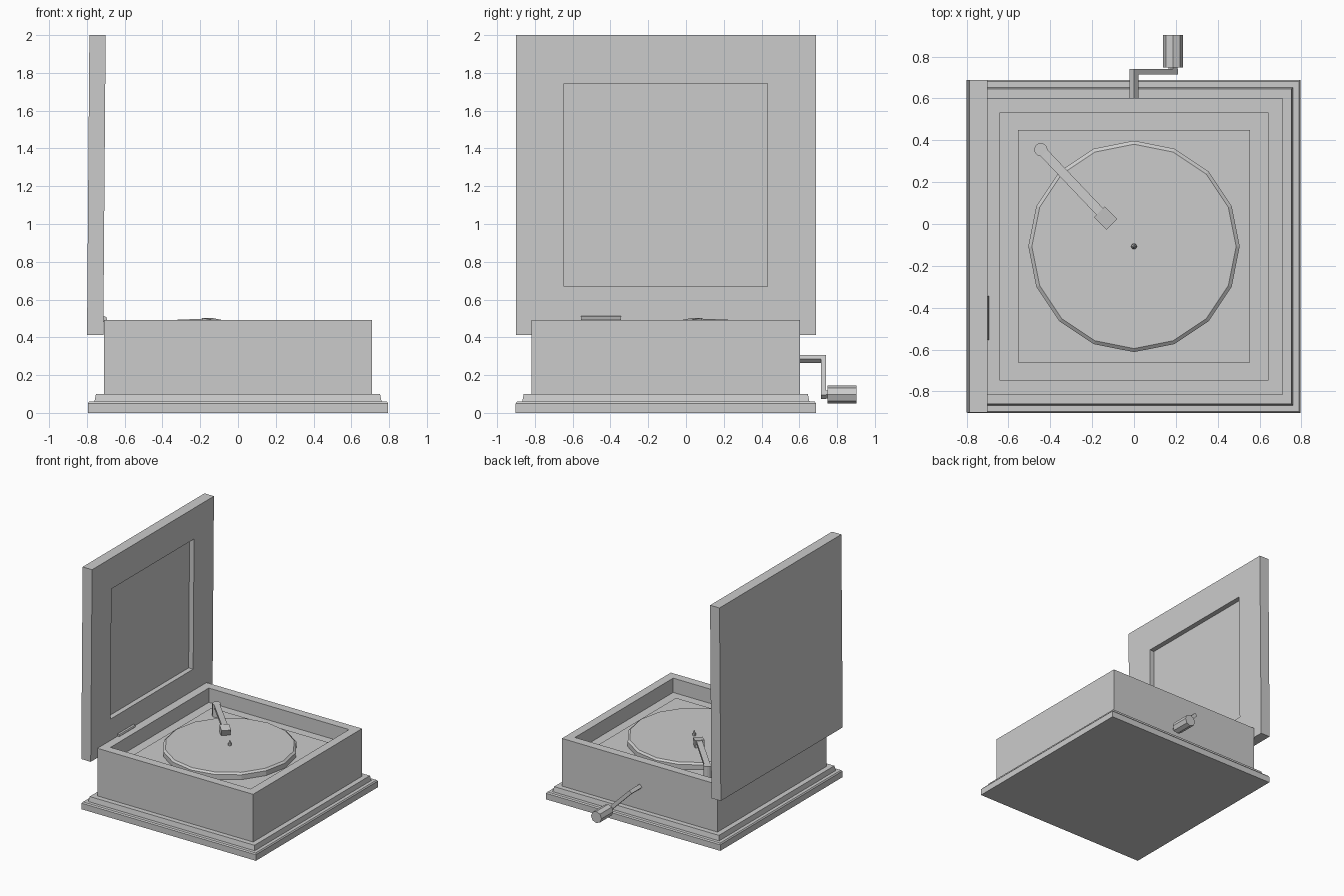
import bpy, bmesh, math
from mathutils import Vector, Matrix

if "Cube" in bpy.data.objects:
    bpy.data.objects.remove(bpy.data.objects["Cube"])

CY = -0.107  # cabinet centre in y


def finish(name, bm, loc=(0, 0, 0), rot=(0, 0, 0)):
    bmesh.ops.recalc_face_normals(bm, faces=bm.faces)
    me = bpy.data.meshes.new(name)
    bm.to_mesh(me)
    bm.free()
    ob = bpy.data.objects.new(name, me)
    ob.location, ob.rotation_euler = loc, rot
    bpy.context.collection.objects.link(ob)
    return ob


def loft(name, profile, sides=4, loc=(0, 0, 0), rot=(0, 0, 0)):
    """Stack of regular rings (size, height); size is the half width for squares."""
    bm = bmesh.new()
    rings = []
    for size, z in profile:
        r = size * math.sqrt(2) if sides == 4 else size
        off = math.pi / 4 if sides == 4 else 0
        rings.append([bm.verts.new((r * math.cos(off + math.tau * i / sides),
                                    r * math.sin(off + math.tau * i / sides), z))
                      for i in range(sides)])
    for a, b in zip(rings, rings[1:]):
        for i in range(sides):
            j = (i + 1) % sides
            bm.faces.new((a[i], a[j], b[j], b[i]))
    bm.faces.new(rings[0])
    bm.faces.new(rings[-1])
    return finish(name, bm, loc, rot)


def bar(name, a, b, width, height, up=(0, 0, 1)):
    """Box running from a to b."""
    a, b = Vector(a), Vector(b)
    x = (b - a).normalized()
    y = Vector(up).cross(x).normalized()
    z = x.cross(y)
    m = Matrix((x * (b - a).length, y * width, z * height)).transposed().to_4x4()
    bm = bmesh.new()
    bmesh.ops.create_cube(bm, size=1, matrix=Matrix.Translation((a + b) / 2) @ m)
    return finish(name, bm)


# Stepped plinth
loft("plinth", [(0.795, 0), (0.795, 0.05), (0.788, 0.06), (0.76, 0.06), (0.752, 0.1)],
     loc=(0, CY, 0))

# Open cabinet with a raised deck inside
loft("cabinet", [(0.71, 0.095), (0.71, 0.493), (0.64, 0.493), (0.64, 0.375),
                 (0.555, 0.375), (0.555, 0.385)], loc=(0, CY, 0))

# Lid, open and slightly tilted, with a recessed panel
loft("lid", [(0.794, 0), (0.794, 0.086), (0.538, 0.086), (0.538, 0.045)],
     loc=(-0.793, CY, 1.207), rot=(0, math.radians(90.45), 0))

# Hinge barrel
loft("hinge", [(0.016, -0.105), (0.016, 0.105)], 8,
     loc=(-0.709, -0.45, 0.496), rot=(math.pi / 2, 0, 0))

# Turntable and spindle
loft("turntable", [(0.505, 0.38), (0.505, 0.425), (0.488, 0.438)], 16, loc=(0, CY, 0))
loft("spindle", [(0.014, 0.43), (0.014, 0.45), (0.003, 0.478)], 8, loc=(0, CY, 0))

# Tone arm: post, arm and head
loft("arm_post", [(0.032, 0.38), (0.032, 0.488)], 12, loc=(-0.445, 0.355, 0))
bar("tone_arm", (-0.44, 0.35, 0.475), (-0.15, 0.045, 0.487), 0.045, 0.025)
head = bar("arm_head", (-0.166, 0.058, 0.472), (-0.106, -0.002, 0.472), 0.072, 0.062)
bm = bmesh.new()
bm.from_mesh(head.data)
front = sorted(bm.verts, key=lambda v: v.co.x - v.co.y)[-4:]
for v in front:  # sloping nose
    if v.co.z < 0.47:
        v.co += Vector((-0.014, 0.014, 0))
    else:
        v.co.z -= 0.012
bm.to_mesh(head.data)
bm.free()

# Crank: shaft, angled arm and grip
bar("crank_shaft", (0, 0.55, 0.285), (0, 0.74, 0.285), 0.03, 0.03, up=(1, 0, 1))
bar("crank_arm", (-0.01, 0.7275, 0.295), (0.2, 0.7275, 0.085), 0.03, 0.025, up=(0, 1, 0))
bar("grip_pin", (0.187, 0.72, 0.097), (0.187, 0.78, 0.097), 0.03, 0.03, up=(1, 0, 1))
loft("crank_grip", [(0.048, -0.155), (0.048, 0)], 8,
     loc=(0.187, 0.748, 0.097), rot=(math.pi / 2, 0, 0))
